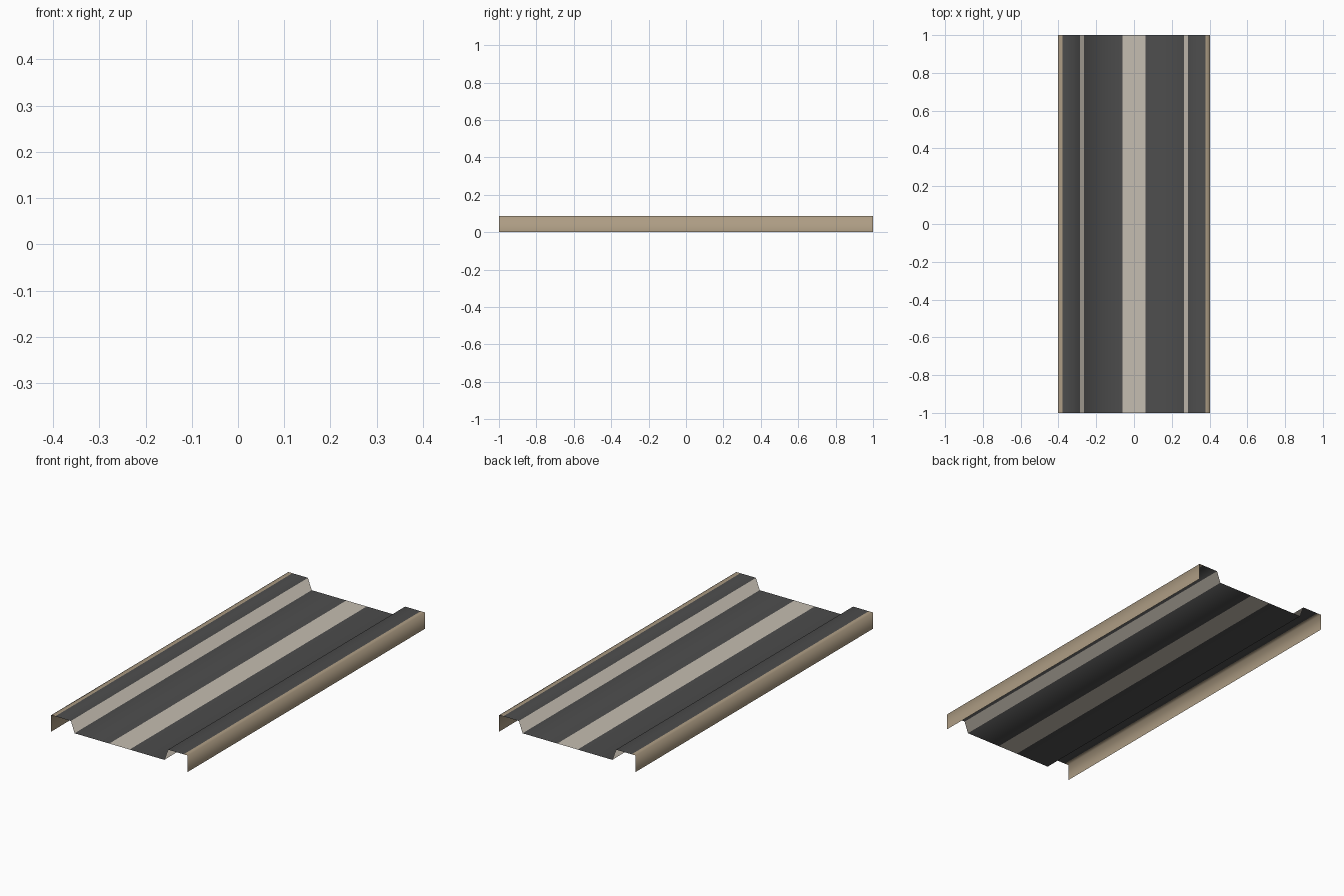
import bpy, bmesh

if "Cube" in bpy.data.objects:
    bpy.data.objects.remove(bpy.data.objects["Cube"])


def material(name, rgb):
    m = bpy.data.materials.new(name)
    m.diffuse_color = (*rgb, 1)
    m.use_nodes = True
    m.node_tree.nodes["Principled BSDF"].inputs["Base Color"].default_value = m.diffuse_color
    return m


asphalt = material("dark asphalt", (0.075, 0.075, 0.075))
paint = material("pale concrete", (0.56, 0.51, 0.44))
earth = material("tan side", (0.42, 0.335, 0.23))

TOP, ROAD, EDGE = 0.088, 0.028, 0.403

# Right half of the cross-section from the centre outward, and the
# material of each strip: 0 asphalt, 1 pale, 2 tan
half = [(0.06, ROAD), (0.265, ROAD), (0.287, TOP), (0.379, TOP),
        (EDGE, TOP), (EDGE, 0.0)]
half_mats = [0, 1, 0, 2, 2]

# Mirror the half section into the full one, running left to right
profile = [(-x, z) for x, z in reversed(half)] + half
mats = half_mats[::-1] + [1] + half_mats

# Road sheet: the section swept along y as a single open surface
bm = bmesh.new()
front = [bm.verts.new((x, -1, z)) for x, z in profile]
back = [bm.verts.new((x, 1, z)) for x, z in profile]
for i, m in enumerate(mats):
    f = bm.faces.new((front[i], front[i + 1], back[i + 1], back[i]))
    f.material_index = m
    f.smooth = True
mesh = bpy.data.meshes.new("road_segment")
bm.to_mesh(mesh)
bm.free()
for m in (asphalt, paint, earth):
    mesh.materials.append(m)
road = bpy.data.objects.new("road_segment", mesh)
bpy.context.collection.objects.link(road)
